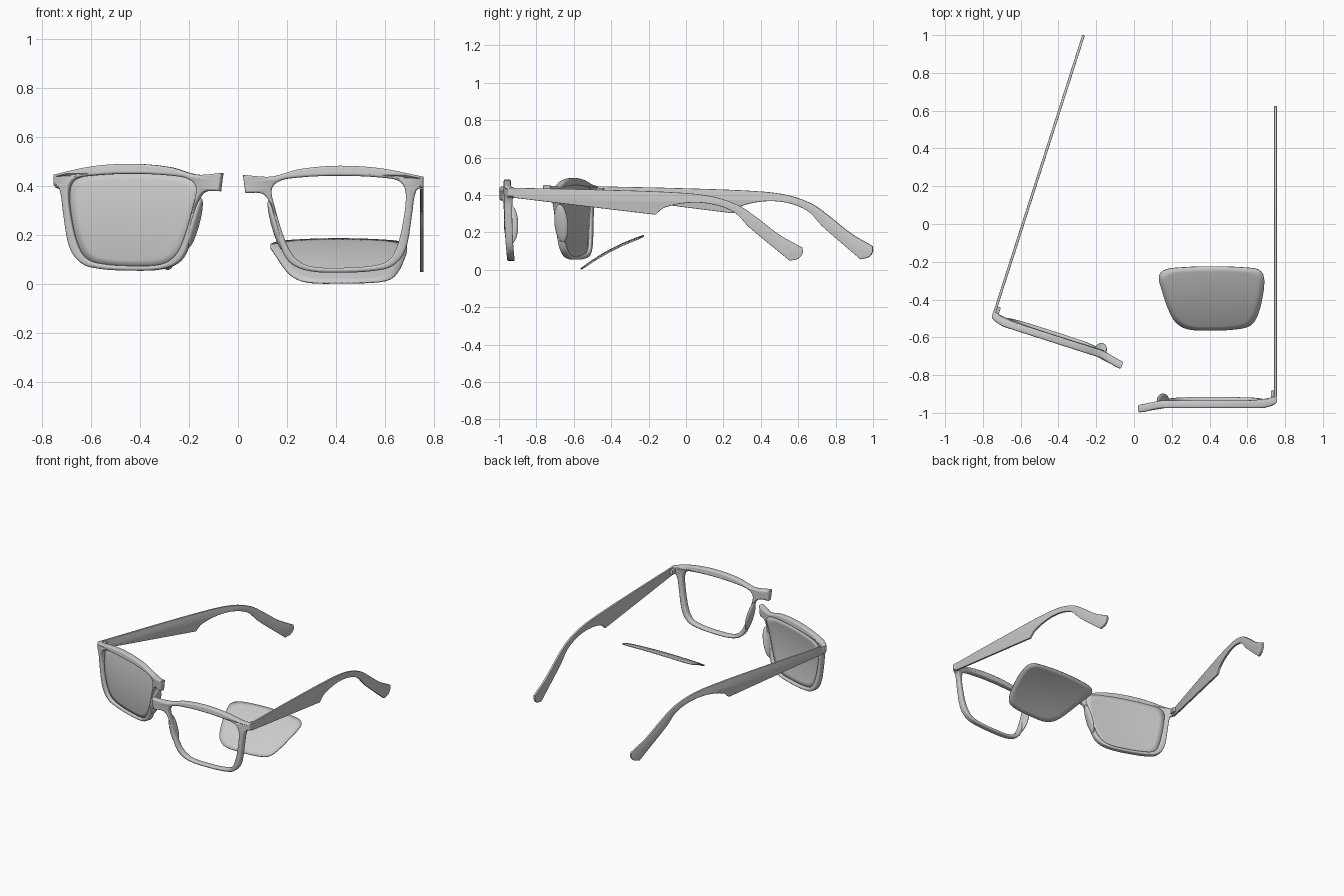
import bpy, bmesh, math
from mathutils import Matrix, Vector

if "Cube" in bpy.data.objects:
    bpy.data.objects.remove(bpy.data.objects["Cube"])

OUTER = [(.02, .445), (.11, .437), (.155, .441), (.25, .468), (.41, .482), (.58, .472), (.757, .437),
         (.757, .395), (.727, .38), (.71, .286), (.69, .163), (.66, .10), (.60, .061), (.41, .046),
         (.27, .057), (.20, .10), (.16, .20), (.135, .32), (.10, .367), (.03, .37)]
INNER = [(.137, .38), (.155, .411), (.21, .43), (.41, .441), (.62, .43), (.667, .411), (.684, .367),
         (.675, .265), (.647, .15), (.61, .094), (.537, .073), (.41, .066), (.29, .073), (.23, .11),
         (.19, .184), (.15, .314)]
TEMPLE = [(-.925, .438), (-.46, .428), (-.03, .412), (.15, .390), (.286, .342), (.38, .278), (.5, .187),
          (.623, .118), (.623, .086), (.60, .059), (.555, .048), (.34, .225), (.26, .305), (.15, .348),
          (.02, .358), (-.115, .332), (-.163, .294), (-.925, .385)]

# the left half is the right half mirrored, then swung out about its hinge corner
LEFT = (Matrix.Translation((-.755, -.494, .008)) @ Matrix.Rotation(math.radians(-17.8), 4, 'Z')
        @ Matrix.Translation((.757, .947, 0)) @ Matrix.Diagonal((-1, 1, 1, 1)))
HALVES = {"right": Matrix.Identity(4), "left": LEFT}


def smooth_loop(pts, sharp=(), n=5):
    """Closed smooth outline through pts, with corners at the sharp indices."""
    p = [Vector(q) for q in pts]
    m, out = len(p), []
    for i in range(m):
        j = (i + 1) % m
        a, b = p[i], p[j]
        length = (b - a).length
        ta = (b - (a if i in sharp else p[i - 1])).normalized() * length
        tb = ((b if j in sharp else p[(j + 1) % m]) - a).normalized() * length
        for k in range(n):
            t = k / n
            out.append(a * (2*t**3 - 3*t*t + 1) + ta * (t**3 - 2*t*t + t)
                       + b * (3*t*t - 2*t**3) + tb * (t**3 - t*t))
    return out


def add(name, mesh, matrix):
    """Link a copy of mesh moved by matrix, with outward normals and smooth shading."""
    bm = bmesh.new()
    bm.from_mesh(mesh)
    bmesh.ops.transform(bm, matrix=matrix, verts=bm.verts)
    bmesh.ops.recalc_face_normals(bm, faces=bm.faces)
    me = bpy.data.meshes.new(name)
    bm.to_mesh(me)
    bm.free()
    ob = bpy.data.objects.new(name, me)
    bpy.context.collection.objects.link(ob)
    bpy.ops.object.select_all(action='DESELECT')
    ob.select_set(True)
    bpy.context.view_layer.objects.active = ob
    bpy.ops.object.shade_smooth_by_angle(angle=math.radians(40))
    return ob


def plate(loops, half, bevel, place):
    """Filled outline extruded with rounded edges; place() maps flat points to space."""
    cu = bpy.data.curves.new("outline", 'CURVE')
    cu.dimensions, cu.fill_mode = '2D', 'BOTH'
    cu.extrude, cu.bevel_depth, cu.bevel_resolution, cu.offset = half - bevel, bevel, 2, -bevel
    for loop in loops:
        sp = cu.splines.new('POLY')
        sp.points.add(len(loop) - 1)
        for pt, q in zip(sp.points, loop):
            pt.co = (q.x, q.y, 0, 1)
        sp.use_cyclic_u = True
    ob = bpy.data.objects.new("outline", cu)
    bpy.context.collection.objects.link(ob)
    bpy.context.view_layer.update()
    me = bpy.data.meshes.new_from_object(ob.evaluated_get(bpy.context.evaluated_depsgraph_get()))
    bpy.data.objects.remove(ob)
    bm = bmesh.new()
    bm.from_mesh(me)
    bmesh.ops.remove_doubles(bm, verts=bm.verts, dist=1e-5)
    for v in bm.verts:
        v.co = place(v.co)
    bm.to_mesh(me)
    bm.free()
    return me


def solid(kind, matrix):
    """Small box or ball placed by matrix."""
    bm = bmesh.new()
    if kind == 'box':
        bmesh.ops.create_cube(bm, size=1, matrix=matrix)
        bmesh.ops.bevel(bm, geom=bm.edges[:], offset=.003, segments=2, affect='EDGES', profile=.5)
    else:
        bmesh.ops.create_uvsphere(bm, u_segments=24, v_segments=16, radius=1, matrix=matrix)
    me = bpy.data.meshes.new(kind)
    bm.to_mesh(me)
    bm.free()
    return me


def bend_frame(c):
    """Stand the frame up: stub forward, outer corner and lower rim back."""
    x, z = c.x, c.y
    s = min(1, max(0, (.15 - x) / .12))
    e = min(1, max(0, (x - .67) / .087))
    y = -.955 + .14 * max(0, .42 - z)**2 - .022 * s * s * (3 - 2 * s) + .027 * e * e
    return Vector((x, y - c.z, z))


def lens_mesh():
    """Domed sheet of concentric rings, centred on the origin."""
    rim = [Vector((q.x - .41, q.y - .253)) * 1.02 for q in smooth_loop(INNER)]
    dome = lambda q: (q.x, .45 * q.y**2 + .1 * q.x**2, q.y)
    bm = bmesh.new()
    rings = [[bm.verts.new(dome(q * k / 7)) for q in rim] for k in range(1, 8)]
    mid = bm.verts.new((0, 0, 0))
    n = len(rim)
    for i in range(n):
        j = (i + 1) % n
        bm.faces.new((mid, rings[0][i], rings[0][j]))
        for a, b in zip(rings, rings[1:]):
            bm.faces.new((a[i], b[i], b[j], a[j]))
    me = bpy.data.meshes.new("lens")
    bm.to_mesh(me)
    bm.free()
    return me


# frame rim, temple arm, nose pad and hinge for both halves
rim = plate([smooth_loop(OUTER, {0, 6, 7, 19}), smooth_loop(INNER)], .02, .009, bend_frame)
arm = plate([smooth_loop(TEMPLE, {0, 7, 10, 16, 17})], .007, .003,
            lambda c: Vector((.749 + c.z, c.x, c.y)))
pad = solid('ball', Matrix.Translation((.153, -.935, .24)) @ Matrix.Rotation(math.radians(-15.5), 4, 'Y')
            @ Matrix.Diagonal((.017, .038, .105, 1)))
hinge = solid('box', Matrix.Translation((.735, -.905, .413)) @ Matrix.Diagonal((.02, .045, .034, 1)))
for side, m in HALVES.items():
    add(side + "_frame", rim, m)
    add(side + "_temple", arm, m)
    add(side + "_nose_pad", pad, m)
    add(side + "_hinge", hinge, m)

# lens still seated in the left half, and the loose lens lying behind the right half
lens = lens_mesh()
seated = LEFT @ Matrix.Translation((.41, -.953, .253))
loose = Matrix.Translation((.41, -.402, .108)) @ Matrix.Rotation(math.radians(-62), 4, 'X')
for name, m in (("seated_lens", seated), ("loose_lens", loose)):
    ob = add(name, lens, m)
    mod = ob.modifiers.new("thickness", 'SOLIDIFY')
    mod.thickness, mod.offset = .007, 0
